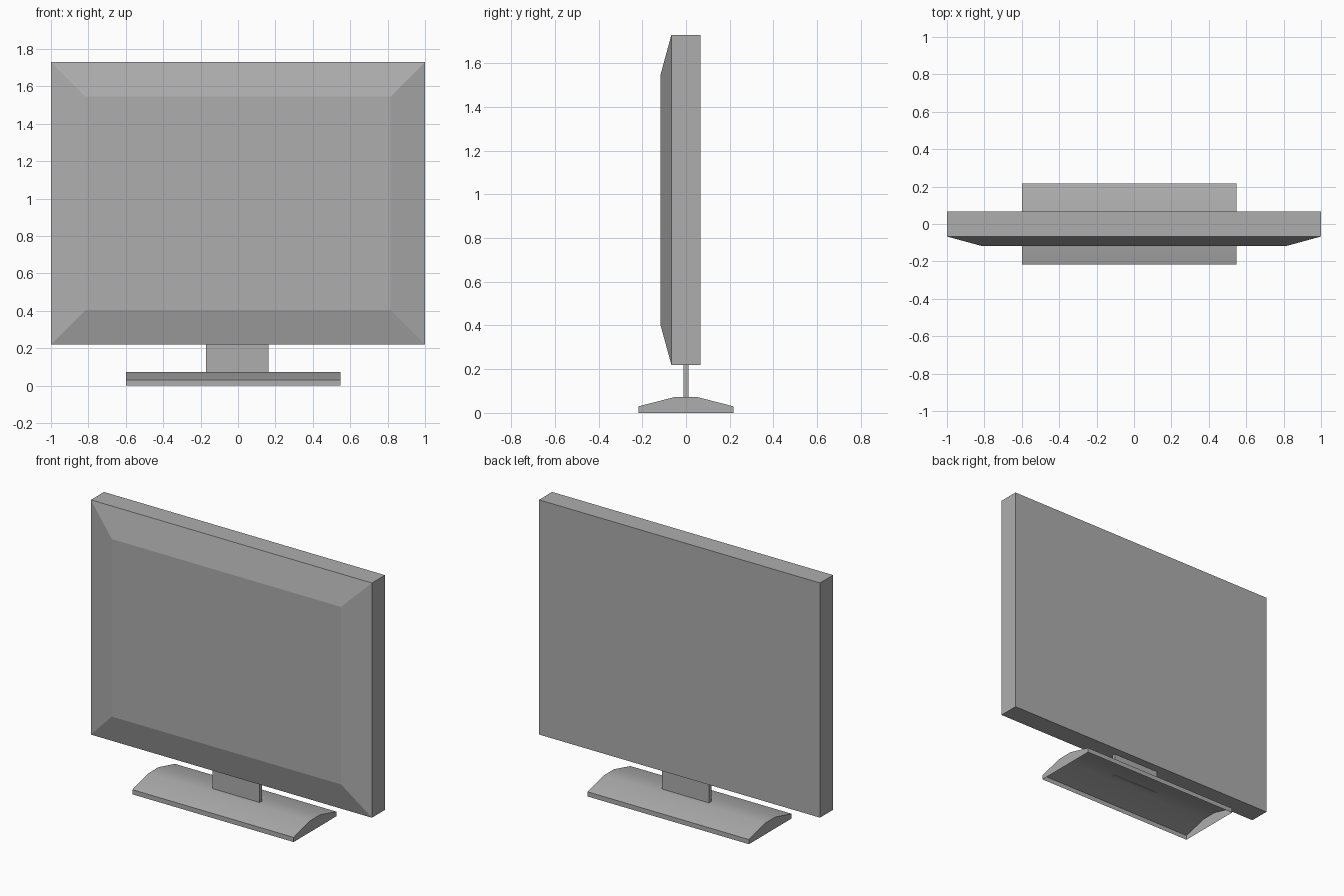
import bpy, bmesh
from mathutils import Vector

if "Cube" in bpy.data.objects:
    bpy.data.objects.remove(bpy.data.objects["Cube"])

# Dark grey plastic shared by all parts
plastic = bpy.data.materials.new("dark_grey_plastic")
plastic.diffuse_color = (0.42, 0.42, 0.42, 1)
plastic.use_nodes = True
plastic.node_tree.nodes["Principled BSDF"].inputs["Base Color"].default_value = plastic.diffuse_color


def finish(name, bm):
    bmesh.ops.recalc_face_normals(bm, faces=bm.faces)
    mesh = bpy.data.meshes.new(name)
    bm.to_mesh(mesh)
    bm.free()
    mesh.materials.append(plastic)
    obj = bpy.data.objects.new(name, mesh)
    bpy.context.collection.objects.link(obj)
    return obj


def box(lo, hi):
    bm = bmesh.new()
    lo, hi = Vector(lo), Vector(hi)
    bmesh.ops.create_cube(bm, size=1)
    bmesh.ops.scale(bm, vec=hi - lo, verts=bm.verts)
    bmesh.ops.translate(bm, vec=(lo + hi) / 2, verts=bm.verts)
    return bm


# Screen: flat box whose front is inset and pushed forward into a bevelled panel
bm = box((-1, -0.067, 0.22), (1, 0.066, 1.73))
bm.normal_update()
front = min(bm.faces, key=lambda f: f.normal.y)
bmesh.ops.inset_region(bm, faces=[front], thickness=0.184, use_even_offset=True)
bmesh.ops.translate(bm, vec=(0, -0.05, 0), verts=front.verts)
finish("screen", bm)

# Neck: thin plate that just pokes through the top of the stand
finish("neck", box((-0.172, -0.012, 0.07), (0.163, 0.012, 0.22)))

# Stand: low arched profile extruded along x, hollow with an open underside
half = [(0.217, 0), (0.217, 0.03), (0.05, 0.073)]
profile = half + [(-y, z) for y, z in reversed(half)]
bm = bmesh.new()
end = bm.faces.new([bm.verts.new((-0.6, y, z)) for y, z in profile])
ext = bmesh.ops.extrude_face_region(bm, geom=[end], use_keep_orig=True)
moved = [v for v in ext["geom"] if isinstance(v, bmesh.types.BMVert)]
bmesh.ops.translate(bm, vec=(1.148, 0, 0), verts=moved)
bottom = [f for f in bm.faces if all(abs(v.co.z) < 1e-5 for v in f.verts)]
bmesh.ops.delete(bm, geom=bottom, context='FACES_ONLY')
stand = finish("stand_base", bm)

# Soft shading over the gentle arch, sharp walls and ends
bpy.context.view_layer.objects.active = stand
stand.select_set(True)
bpy.ops.object.shade_smooth_by_angle(angle=0.52)
